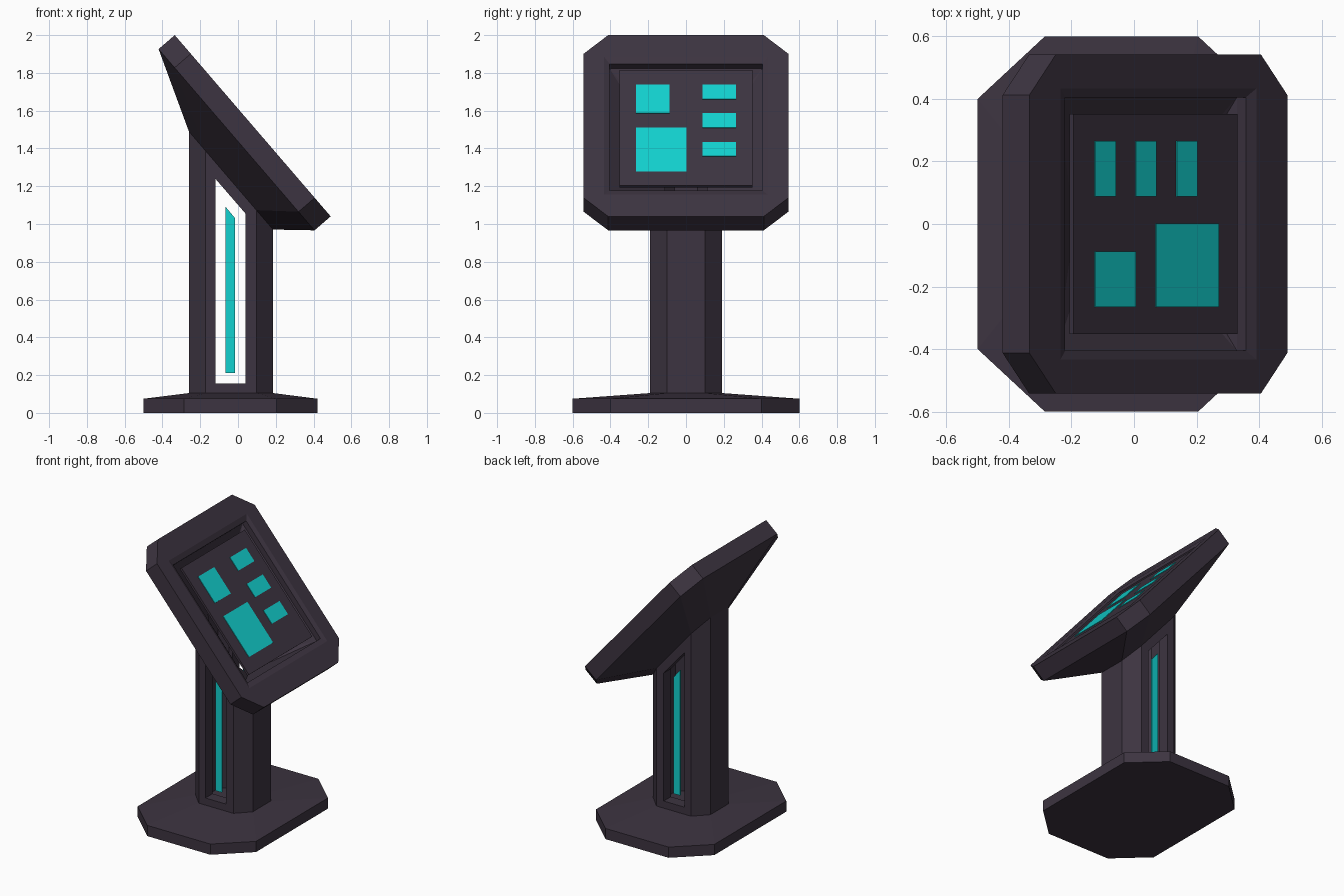
import bpy
import bmesh
from mathutils import Vector

old = bpy.data.objects.get("Cube")
if old:
    bpy.data.objects.remove(old, do_unlink=True)


def make_material(name, rgb):
    mat = bpy.data.materials.new(name)
    mat.use_nodes = True
    mat.diffuse_color = (*rgb, 1)
    node = next(n for n in mat.node_tree.nodes if n.type == 'BSDF_PRINCIPLED')
    node.inputs["Base Color"].default_value = (*rgb, 1)
    return mat


DARK = make_material("dark plum", (0.046, 0.034, 0.052))
CYAN = make_material("glowing cyan", (0.006, 0.64, 0.63))

# Tilted frame of the display: u runs down the slope, depth runs into the head
CENTER = Vector((0.078, 0, 1.52))
DOWN = Vector((0.652, 0, -0.758))
OUT = Vector((0.758, 0, 0.652))


def on_slope(u, y, depth):
    return CENTER + DOWN * u + Vector((0, y, 0)) - OUT * depth


def octagon(a, b, ca=0.0, cb=0.0):
    """Rectangle of half sizes a, b with cut corners, as eight 2D points."""
    return [(a, cb - b), (a, b - cb), (a - ca, b), (ca - a, b),
            (-a, b - cb), (-a, cb - b), (ca - a, -b), (a - ca, -b)]


def loft(name, rings, mat, closed=False):
    """Skin rings of points; closed joins last to first, otherwise caps the ends."""
    bm = bmesh.new()
    loops = [[bm.verts.new(p) for p in ring] for ring in rings]
    pairs = list(zip(loops, loops[1:]))
    if closed:
        pairs.append((loops[-1], loops[0]))
    else:
        bm.faces.new(loops[0])
        bm.faces.new(loops[-1])
    n = len(loops[0])
    for r, s in pairs:
        for i in range(n):
            j = (i + 1) % n
            bm.faces.new((r[i], r[j], s[j], s[i]))
    bmesh.ops.remove_doubles(bm, verts=bm.verts, dist=0.0001)
    bmesh.ops.recalc_face_normals(bm, faces=bm.faces)
    mesh = bpy.data.meshes.new(name)
    bm.to_mesh(mesh)
    bm.free()
    mesh.materials.append(mat)
    obj = bpy.data.objects.new(name, mesh)
    bpy.context.scene.collection.objects.link(obj)
    return obj


def prism(name, profile, y0, y1, mat):
    return loft(name, [[(x, y, z) for x, z in profile] for y in (y0, y1)], mat)


def slope_plate(name, u0, u1, y0, y1, front, back, mat):
    corners = [(u0, y0), (u1, y0), (u1, y1), (u0, y1)]
    return loft(name, [[on_slope(u, y, d) for u, y in corners]
                       for d in (front, back)], mat)


# Column outline, outside and inside, with a top parallel to the display
MID = -0.0375
outer = [(x + MID, y) for x, y in octagon(0.2225, 0.19, 0.088, 0.09)]
inner = [(x + MID, y) for x, y in octagon(0.16, 0.11, 0.05, 0.05)]


def flat(points, z):
    return [(x, y, z) for x, y in points]


def sloped(points):
    return [(x, y, 1.49 - 1.167 * (x + 0.26)) for x, y in points]


# Base slab with a shallow rise to the column
foot = [(x - 0.04, y) for x, y in octagon(0.46, 0.6, 0.215, 0.2)]
loft("base", [flat(foot, 0), flat(foot, 0.075), flat(outer, 0.105)], DARK)

# Hollow column with a slot cut through both sides
column = loft("column", [flat(outer, 0.1), sloped(outer), sloped(inner),
                         flat(inner, 0.1)], DARK, closed=True)
cutter = prism("slot_cutter", [(-0.12, 0.155), (0.04, 0.155), (0.04, 1.055),
                               (-0.12, 1.24)], -0.4, 0.4, DARK)
cutter.hide_render = True
cut = column.modifiers.new("slot", 'BOOLEAN')
cut.operation = 'DIFFERENCE'
cut.solver = 'EXACT'
cut.object = cutter
bpy.context.view_layer.update()
graph = bpy.context.evaluated_depsgraph_get()
slotted = bpy.data.meshes.new_from_object(column.evaluated_get(graph))
column.modifiers.clear()
column.data = slotted
bpy.data.objects.remove(cutter, do_unlink=True)

# Light strips standing in the slot
for side, y in (("right", -0.155), ("left", 0.155)):
    prism("light_strip_" + side, [(-0.065, 0.21), (-0.015, 0.21),
                                  (-0.015, 1.03), (-0.065, 1.09)],
          y - 0.004, y + 0.004, CYAN)

# Hollow head: cut-corner rim, tapered back, bevelled rectangular opening
rim = octagon(0.633, 0.542, 0.13, 0.13)
lip = octagon(0.48, 0.433)
well = octagon(0.443, 0.405)


def tilt(points, depth):
    return [on_slope(u, y, depth) for u, y in points]


loft("head_shell", [tilt(rim, 0), tilt(rim, 0.113), sloped(outer), sloped(inner),
                    tilt(well, 0.05), tilt(well, 0.012), tilt(lip, 0)],
     DARK, closed=True)

# Screen plate floating in the opening
slope_plate("screen", -0.4, 0.405, -0.352, 0.352, 0.014, 0.03, DARK)

# Lit panels on the screen
panels = {"small_panel": (-0.297, -0.098, -0.265, -0.088),
          "large_panel": (0.002, 0.309, -0.265, 0.002)}
for i in range(3):
    u = -0.297 + 0.2 * i
    panels[f"bar_panel_{i + 1}"] = (u, u + 0.1, 0.088, 0.265)
for name, (u0, u1, y0, y1) in panels.items():
    slope_plate(name, u0, u1, y0, y1, 0.01, 0.015, CYAN)
